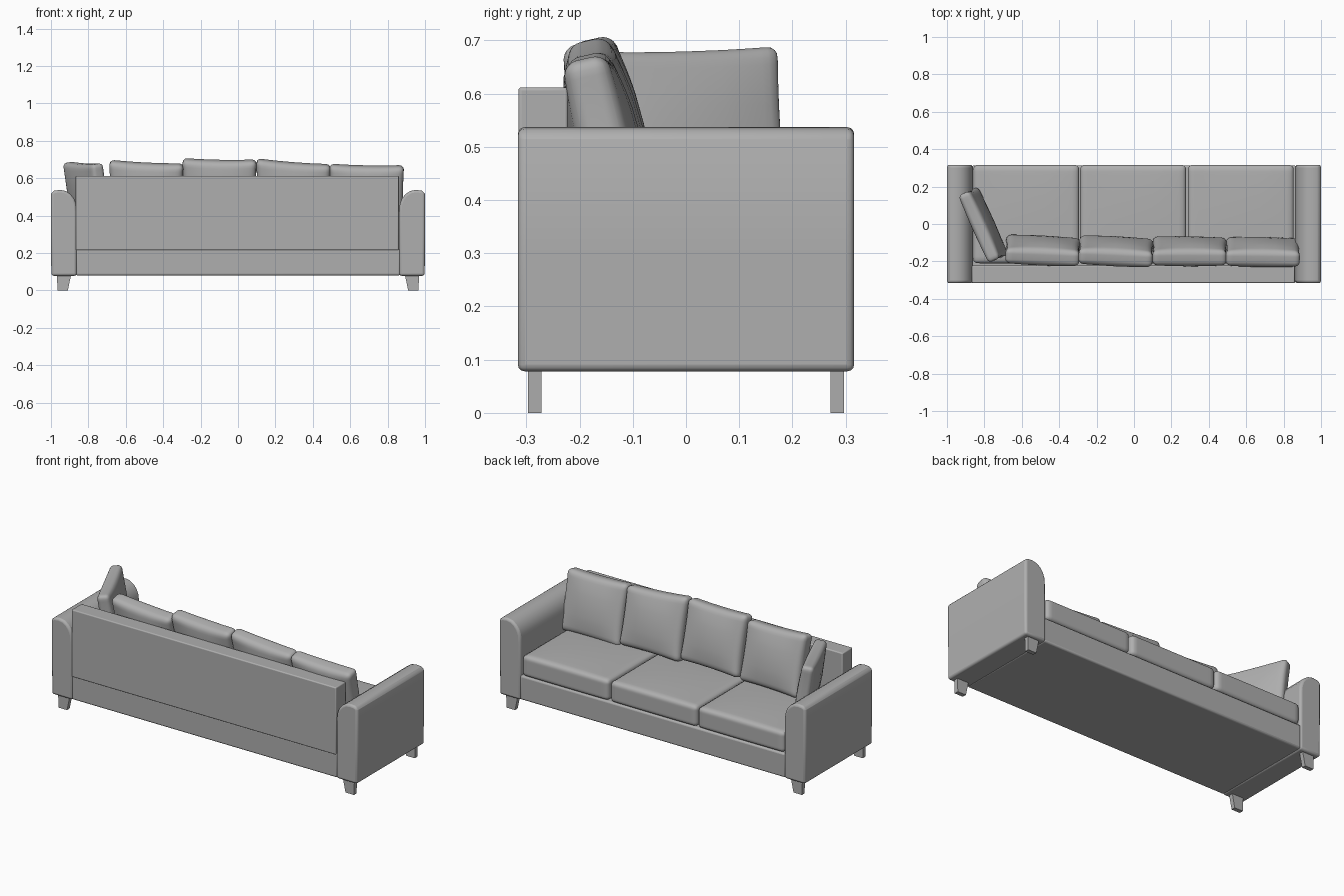
import bpy, bmesh, math
from mathutils import Vector, Euler

if "Cube" in bpy.data.objects:
    bpy.data.objects.remove(bpy.data.objects["Cube"])

# mid-grey upholstery
fabric = bpy.data.materials.new("grey_fabric")
fabric.diffuse_color = (0.43, 0.43, 0.43, 1)
fabric.use_nodes = True
fabric.node_tree.nodes["Principled BSDF"].inputs["Base Color"].default_value = fabric.diffuse_color


def finish(bm, name, bevel=0.0, angle=40):
    bmesh.ops.recalc_face_normals(bm, faces=bm.faces)
    me = bpy.data.meshes.new(name)
    bm.to_mesh(me)
    bm.free()
    me.materials.append(fabric)
    ob = bpy.data.objects.new(name, me)
    bpy.context.collection.objects.link(ob)
    if bevel:
        mod = ob.modifiers.new("bevel", 'BEVEL')
        mod.width = bevel
        mod.segments = 3
        mod.limit_method = 'ANGLE'
        mod.angle_limit = math.radians(35)
    bpy.ops.object.select_all(action='DESELECT')
    ob.select_set(True)
    bpy.context.view_layer.objects.active = ob
    bpy.ops.object.shade_smooth_by_angle(angle=math.radians(angle))
    return ob


def box(name, lo, hi, bevel=0.0):
    bm = bmesh.new()
    bmesh.ops.create_cube(bm, size=1)
    for v in bm.verts:
        v.co = Vector([lo[i] + (v.co[i] + 0.5) * (hi[i] - lo[i]) for i in range(3)])
    return finish(bm, name, bevel)


def cushion(name, center, half, radius, axis, bulge, pinch=0.0, rot=(0, 0, 0), skew=0.0):
    """Rounded box that swells along one axis, with optional pulled-out corners."""
    bm = bmesh.new()
    bmesh.ops.create_cube(bm, size=2)
    bmesh.ops.subdivide_edges(bm, edges=bm.edges[:], cuts=15, use_grid_fill=True)
    a, b = [i for i in range(3) if i != axis]
    turn = Euler([math.radians(r) for r in rot]).to_matrix()
    for v in bm.verts:
        # crowd the grid towards the rims, then round the rims
        n = [math.copysign(abs(c) ** 0.5, c) for c in v.co]
        p = Vector([n[i] * half[i] for i in range(3)])
        core = Vector([max(-half[i] + radius, min(half[i] - radius, p[i])) for i in range(3)])
        d = p - core
        if d.length > 1e-6:
            p = core + d.normalized() * radius
        u, w = p[a] / half[a], p[b] / half[b]
        fa, fb = 1 - u * u, 1 - w * w
        p[axis] += n[axis] * bulge * fa * fb
        p[a] *= 1 - pinch * fb
        p[b] *= 1 - pinch * fa
        if p[b] > 0:
            p[b] += skew * u * w
        v.co = turn @ p + Vector(center)
    return finish(bm, name, angle=60)


# frame: base and back panel
box("base", (-0.868, -0.313, 0.08), (0.868, 0.312, 0.222), 0.01)
box("back_panel", (-0.868, -0.315, 0.215), (0.86, -0.222, 0.612), 0.006)

# arms with a rounded inner shoulder, and tapered legs
arm_profile = [(0.862, 0.078), (0.998, 0.078), (1.0, 0.3), (1.0, 0.514), (0.995, 0.527),
               (0.98, 0.534), (0.95, 0.537), (0.92, 0.531), (0.895, 0.514),
               (0.876, 0.49), (0.865, 0.46), (0.862, 0.42)]
for side, s in (("left", -1), ("right", 1)):
    bm = bmesh.new()
    face = bm.faces.new([bm.verts.new((s * x, -0.316, z)) for x, z in arm_profile])
    ext = bmesh.ops.extrude_face_region(bm, geom=[face])
    for v in ext["geom"]:
        if isinstance(v, bmesh.types.BMVert):
            v.co.y = 0.316
    finish(bm, side + "_arm", 0.013)
    for end, y in (("front", -0.284), ("rear", 0.284)):
        bm = bmesh.new()
        bmesh.ops.create_cube(bm, size=1)
        for v in bm.verts:
            top = v.co.z > 0
            inner, outer = (0.892, 0.968) if top else (0.91, 0.965)
            v.co = (s * (outer if v.co.x > 0 else inner), y + v.co.y * 0.025,
                    0.085 if top else 0)
        finish(bm, side + "_" + end + "_leg")

# three seat cushions
for i, x in enumerate((-0.577, -0.005, 0.571)):
    cushion("seat_cushion_%d" % (i + 1), (x, 0.053, 0.284), (0.283, 0.263, 0.062),
            0.024, 2, 0.01)

# four loose back pillows: x centre, y centre, z centre, yaw, corner skew
for i, (x, y, z, yaw, skew) in enumerate((
        (-0.488, -0.142, 0.515, -3, -0.01), (-0.097, -0.146, 0.53, -3, -0.004),
        (0.297, -0.146, 0.517, -1, -0.016), (0.689, -0.15, 0.5, -1, -0.004))):
    cushion("back_pillow_%d" % (i + 1), (x, y, z), (0.2, 0.042, 0.175), 0.028, 1,
            0.026, 0.035, (13, 0, yaw), skew)

# side pillow leaning on the left arm
cushion("side_pillow", (-0.806, -0.005, 0.512), (0.199, 0.034, 0.172), 0.022, 1,
        0.02, 0.03, (9, 0, -66), -0.005)
